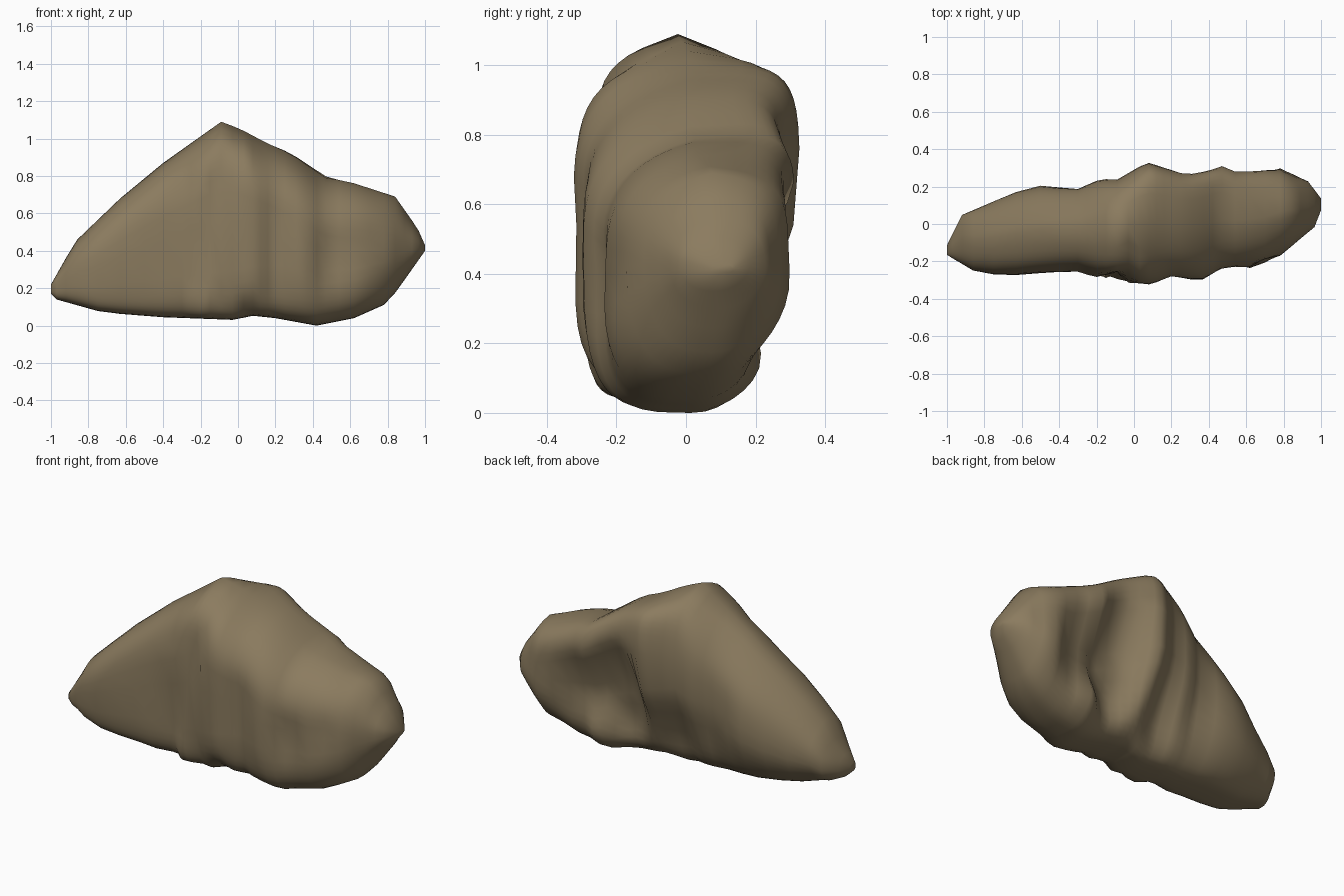
import bpy, bmesh, math
from mathutils import noise, Vector

if "Cube" in bpy.data.objects:
    bpy.data.objects.remove(bpy.data.objects["Cube"])

RING = 44

# Outline curves along the length of the boulder: (x, value)
TOP = [(-1, .22), (-.87, .45), (-.63, .68), (-.4, .87), (-.09, 1.09), (.03, 1.05),
       (.28, .94), (.47, .81), (.84, .69), (.96, .52), (1, .43)]
BOTTOM = [(-1, .17), (-.97, .14), (-.72, .07), (-.4, .045), (0, .03), (.06, .055), (.2, .04),
          (.42, 0), (.62, .04), (.8, .12), (.88, .23), (1, .40)]
BACK = [(-1, -.12), (-.92, .05), (-.55, .2), (-.3, .19), (-.17, .25), (-.1, .24),
        (.07, .33), (.28, .27), (.47, .32), (.54, .29), (.78, .30), (.93, .23), (1, .13)]
FRONT = [(-1, -.16), (-.84, -.26), (-.68, -.27), (-.3, -.25), (-.2, -.28), (-.1, -.29),
         (.07, -.32), (.2, -.29), (.37, -.30), (.45, -.27), (.72, -.22), (.98, 0), (1, .08)]
STATIONS = [-1, -.97, -.92, -.86, -.75, -.63, -.5, -.4, -.3, -.25, -.2, -.15, -.09, -.03, .03,
            .08, .12, .16, .2, .25, .31, .37, .42, .47, .54, .62, .7, .78, .84, .89, .93, .965, 1]

# Squareness of each corner along the length: (x, exponent)
TOP_BACK = [(-1, 2.3), (-.5, 2.6), (-.2, 3.6), (.1, 5.5), (.5, 5.5), (.85, 3.2), (1, 2.3)]
TOP_FRONT = [(-1, 2.6), (-.5, 3.6), (-.1, 4.2), (.2, 3.8), (.5, 2.7), (1, 2.3)]
LOW_FRONT = [(-1, 2.8), (-.8, 5), (-.1, 6), (.2, 4.2), (.5, 3.2), (1, 2.3)]
LOW_BACK = [(-1, 2.4), (-.5, 2.6), (0, 2.2), (.5, 2.4), (1, 2.3)]

# Slope of the top: fall to the back, fall to the front, overall tilt to the front
FALL_BACK = [(-1, .08), (-.5, .14), (-.1, .10), (.12, .02), (.5, 0), (.85, .06), (1, .1)]
FALL_FRONT = [(-1, .04), (-.5, .07), (-.1, .09), (1, .09)]
TILT = [(-1, 0), (-.05, 0), (.15, .04), (.47, .05), (.6, 0), (1, 0)]

# Hollows and bulges: side (1 back, -1 front), x, z, x radius, z radius, depth, edge sharpness
DENTS = [(1, .30, .40, .18, .28, .14, 4),       # deep hollow under the ledge
         (1, .55, .36, .16, .22, .09, 3),
         (1, -.02, .24, .15, .24, .09, 2), (1, -.25, .30, .07, .15, .02, 2),
         (-1, -.08, .15, .05, .25, .03, 2), (-1, .20, .35, .06, .30, .03, 2),
         (-1, .50, .36, .09, .18, .05, 2), (-1, .70, .42, .05, .14, .04, 2),
         (-1, .04, .07, .05, .07, .05, 2)]


def curve_at(points, x):
    for (x0, v0), (x1, v1) in zip(points, points[1:]):
        if x <= x1:
            return v0 + (v1 - v0) * (x - x0) / (x1 - x0)
    return points[-1][1]


def soft_power(c, n):
    return math.copysign(abs(c) ** (2 / n), c)


def section(x):
    """Cross-section with four differently rounded corners, a sloped top and dents."""
    lo, hi = curve_at(BOTTOM, x), curve_at(TOP, x)
    front, back = curve_at(FRONT, x), curve_at(BACK, x)
    ring = []
    for i in range(RING):
        a = 2 * math.pi * i / RING
        c, s = math.cos(a), math.sin(a)
        corner = (TOP_BACK if c > 0 else TOP_FRONT) if s > 0 else (LOW_BACK if c > 0 else LOW_FRONT)
        n = curve_at(corner, x)
        u, w = soft_power(c, n), soft_power(s, n)
        y = (front + back) / 2 + u * (back - front) / 2
        z = (lo + hi) / 2 + w * (hi - lo) / 2
        if w > 0:                               # sloped crest
            fall = curve_at(FALL_BACK, x) * max(u, 0) + curve_at(FALL_FRONT, x) * max(-u, 0)
            z -= w * (hi - lo) * (fall + curve_at(TILT, x) * (1 - u) / 2)
        elif u > 0:                             # back tucks in near the ground
            y -= .08 * u * w * w * (back - front) / .6
        for side, dx, dz, rx, rz, depth, p in DENTS:
            if u * side > 0:
                r = math.hypot((x - dx) / rx, (z - dz) / rz)
                y -= side * depth * math.exp(-r ** p) * min(1, abs(u) * 1.3)
        if u < 0:                               # slanted fold on the front
            t = x - (-.24 + .25 * z)
            y += .03 * math.exp(-((t + .04) / .05) ** 2) - .015 * math.exp(-((t - .03) / .04) ** 2)
        y += .012 * noise.noise(Vector((x * 4, y * 4, z * 4))) * u
        ring.append((x, y, z))
    return ring


# Boulder skin
bm = bmesh.new()
rings = [[bm.verts.new(p) for p in section(x)] for x in STATIONS]
for a, b in zip(rings, rings[1:]):
    for i in range(RING):
        j = (i + 1) % RING
        bm.faces.new((a[i], a[j], b[j], b[i]))
bm.faces.new(rings[0])
bm.faces.new(rings[-1])
bmesh.ops.recalc_face_normals(bm, faces=bm.faces)
mesh = bpy.data.meshes.new("boulder")
bm.to_mesh(mesh)
bm.free()

boulder = bpy.data.objects.new("boulder", mesh)
bpy.context.collection.objects.link(boulder)

# Brown stone
stone = bpy.data.materials.new("brown stone")
stone.diffuse_color = (.26, .2, .115, 1)
stone.use_nodes = True
stone.node_tree.nodes["Principled BSDF"].inputs["Base Color"].default_value = stone.diffuse_color
mesh.materials.append(stone)

bpy.context.view_layer.objects.active = boulder
boulder.select_set(True)
bpy.ops.object.shade_smooth_by_angle(angle=math.radians(60))
